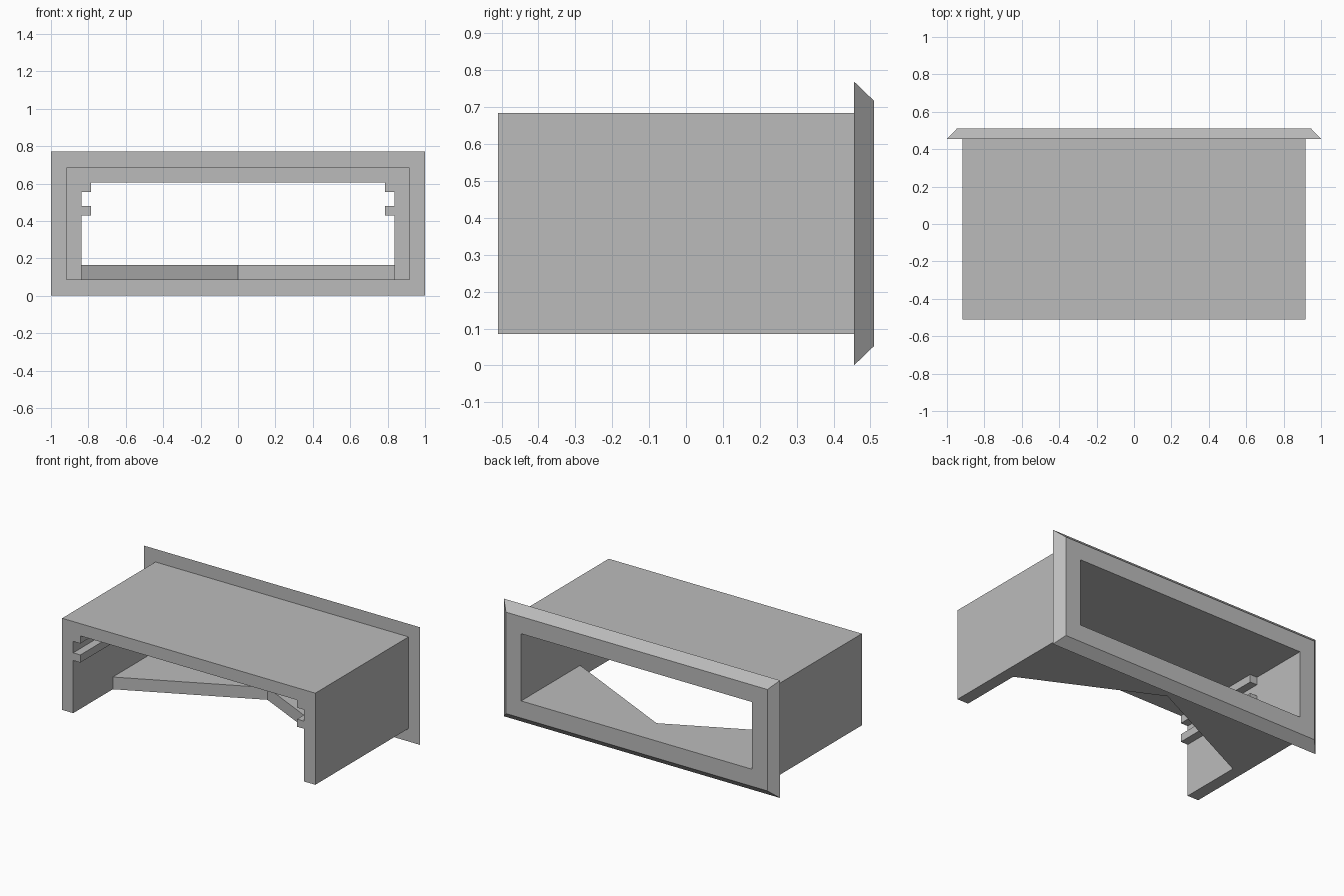
import bpy, bmesh
from mathutils import Vector

cube = bpy.data.objects.get("Cube")
if cube:
    bpy.data.objects.remove(cube, do_unlink=True)

grey = bpy.data.materials.new("plain grey")
grey.use_nodes = True
colour = (0.5, 0.5, 0.5, 1)
grey.diffuse_color = colour
grey.node_tree.nodes["Principled BSDF"].inputs["Base Color"].default_value = colour

# Main dimensions
FRONT, LIP, BACK = -0.51, 0.455, 0.51
OUT_X, IN_X = 0.917, 0.837
BOTTOM, FLOOR, CEILING, TOP = 0.085, 0.165, 0.605, 0.685


def finish(name, bm):
    bmesh.ops.recalc_face_normals(bm, faces=bm.faces)
    mesh = bpy.data.meshes.new(name)
    bm.to_mesh(mesh)
    bm.free()
    mesh.materials.append(grey)
    obj = bpy.data.objects.new(name, mesh)
    bpy.context.collection.objects.link(obj)
    return obj


def prism(name, points, offset):
    """Extrude a flat outline along an offset."""
    bm = bmesh.new()
    face = bm.faces.new([bm.verts.new(p) for p in points])
    result = bmesh.ops.extrude_face_region(bm, geom=[face], use_keep_orig=True)
    verts = [g for g in result["geom"] if isinstance(g, bmesh.types.BMVert)]
    bmesh.ops.translate(bm, verts=verts, vec=Vector(offset))
    return finish(name, bm)


def rectangle(bm, half, low, high, y):
    corners = [(-half, low), (half, low), (half, high), (-half, high)]
    return [bm.verts.new((x, y, z)) for x, z in corners]


# Housing: top and side walls in one arch-shaped extrusion
arch = [(-OUT_X, BOTTOM), (-OUT_X, TOP), (OUT_X, TOP), (OUT_X, BOTTOM),
        (IN_X, BOTTOM), (IN_X, CEILING), (-IN_X, CEILING), (-IN_X, BOTTOM)]
prism("housing", [(x, FRONT, z) for x, z in arch], (0, LIP - FRONT, 0))

# Floor with a V-shaped front edge
floor = [(-IN_X, -0.10), (0, 0.305), (IN_X, -0.10), (IN_X, LIP), (-IN_X, LIP)]
prism("floor", [(x, y, BOTTOM) for x, y in floor], (0, 0, FLOOR - BOTTOM))

# Guide rails on both inner walls
for side, label in ((1, "left"), (-1, "right")):
    for level, low, high in (("upper", 0.555, CEILING), ("lower", 0.43, 0.48)):
        outline = [(0.785, low), (IN_X, low), (IN_X, high), (0.785, high)]
        prism(f"{label}_{level}_rail",
              [(side * x, FRONT, z) for x, z in outline], (0, 0.63, 0))

# Bevelled flange around the rear opening
bm = bmesh.new()
loops = [rectangle(bm, 1.0, 0, 0.77, LIP),
         rectangle(bm, 0.947, 0.053, 0.717, BACK),
         rectangle(bm, IN_X, FLOOR, CEILING, BACK),
         rectangle(bm, IN_X, FLOOR, CEILING, LIP)]
for i, loop in enumerate(loops):
    after = loops[(i + 1) % len(loops)]
    for j in range(4):
        k = (j + 1) % 4
        bm.faces.new((loop[j], loop[k], after[k], after[j]))
finish("rear_flange", bm)
